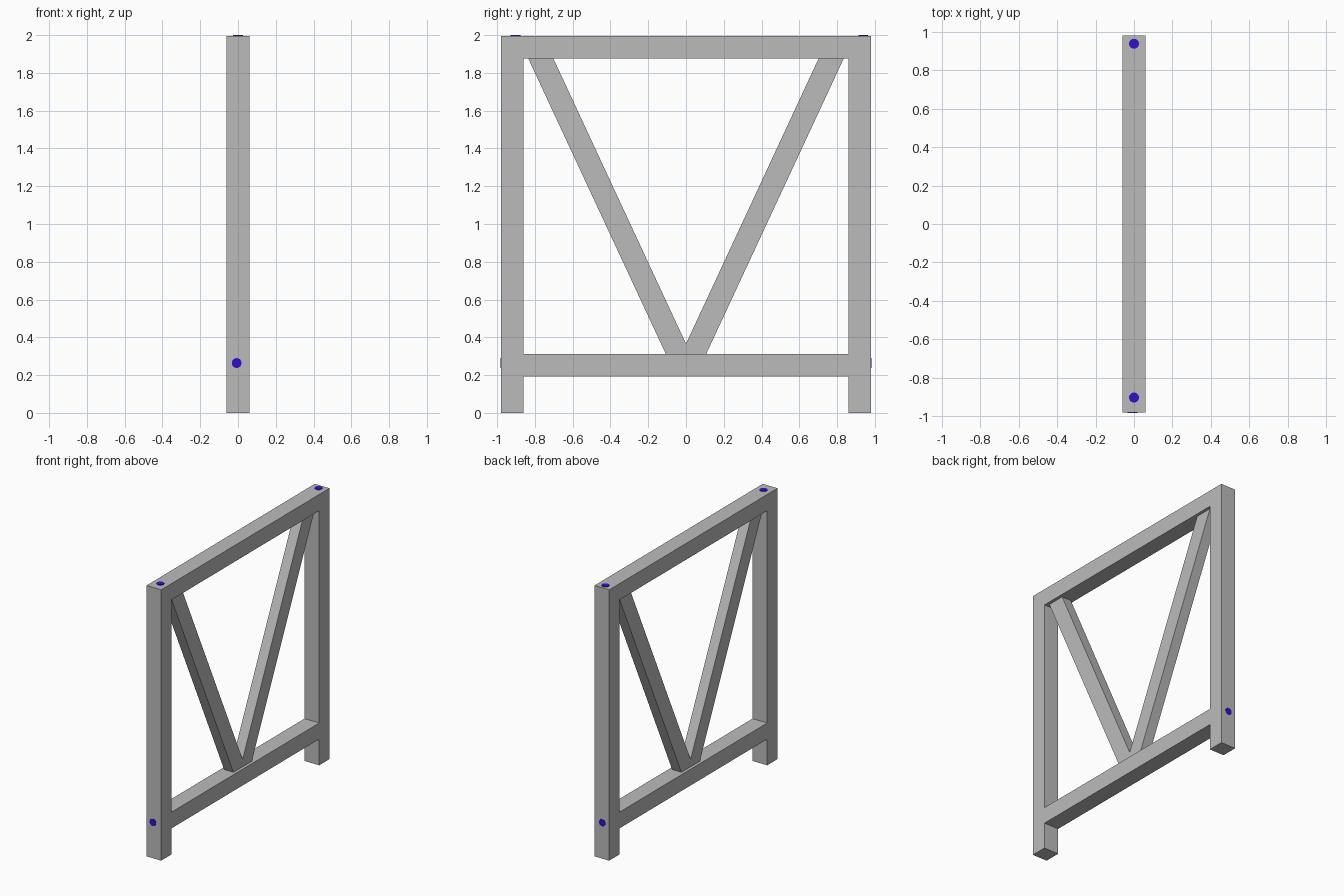
import bpy
import bmesh
from math import radians
from mathutils import Matrix, Vector

cube = bpy.data.objects.get("Cube")
if cube:
    bpy.data.objects.remove(cube, do_unlink=True)

W = 0.12           # timber thickness
HALF = 0.98        # half length of the frame
TOP = 1.996        # top of the upper beam
RAIL_Z = 0.252     # centre height of the lower rail


def material(name, colour):
    mat = bpy.data.materials.new(name)
    mat.use_nodes = True
    mat.diffuse_color = colour
    mat.node_tree.nodes["Principled BSDF"].inputs["Base Color"].default_value = colour
    return mat


grey = material("grey", (0.5, 0.5, 0.5, 1))
blue = material("blue", (0.035, 0.004, 0.6, 1))


def finish(name, bm, mat):
    bmesh.ops.recalc_face_normals(bm, faces=bm.faces)
    mesh = bpy.data.meshes.new(name)
    bm.to_mesh(mesh)
    bm.free()
    mesh.materials.append(mat)
    obj = bpy.data.objects.new(name, mesh)
    bpy.context.collection.objects.link(obj)


def box(name, centre, size):
    bm = bmesh.new()
    bmesh.ops.create_cube(bm, size=1, matrix=Matrix.Translation(centre) @ Matrix.Diagonal((*size, 1)))
    finish(name, bm, grey)


def prism(name, outline, width):
    """Extrude a (y, z) outline along x, centred on x = 0."""
    bm = bmesh.new()
    face = bm.faces.new([bm.verts.new((-width / 2, y, z)) for y, z in outline])
    new = bmesh.ops.extrude_face_region(bm, geom=[face])["geom"]
    bmesh.ops.translate(bm, vec=(width, 0, 0), verts=[v for v in new if isinstance(v, bmesh.types.BMVert)])
    finish(name, bm, grey)


def disc(name, centre, tilt, depth):
    bm = bmesh.new()
    place = Matrix.Translation(Vector(centre)) @ Matrix.Rotation(radians(tilt), 4, "X")
    bmesh.ops.create_cone(bm, cap_ends=True, segments=24, radius1=0.026, radius2=0.026,
                          depth=depth, matrix=place)
    finish(name, bm, blue)


# Upper beam and lower rail
beam_z = TOP - W / 2
box("top_beam", (0, 0, beam_z), (W, 2 * HALF, W))
box("lower_rail", (0, 0, RAIL_Z), (W, 2 * (HALF - W), W))

# Posts and sloping braces at both ends
post_top = TOP - W
rail_top = RAIL_Z + W / 2
for side, label in ((-1, "front"), (1, "back")):
    box(label + "_post", (0, side * (HALF - W / 2), post_top / 2), (W, W, post_top))
    outline = [(0, rail_top), (0.107, rail_top), (0.835, post_top), (0.702, post_top), (0, 0.366)]
    prism(label + "_brace", [(side * y, z) for y, z in outline], 0.076)

# Marker discs on the beam and on the outer post faces
disc("front_top_marker", (0, -0.903, TOP), 0, 0.008)
disc("back_top_marker", (0, 0.938, TOP), 0, 0.008)
disc("front_post_marker", (-0.007, -HALF, 0.264), 90, 0.006)
disc("back_post_marker", (-0.003, HALF, 0.264), 90, 0.003)
